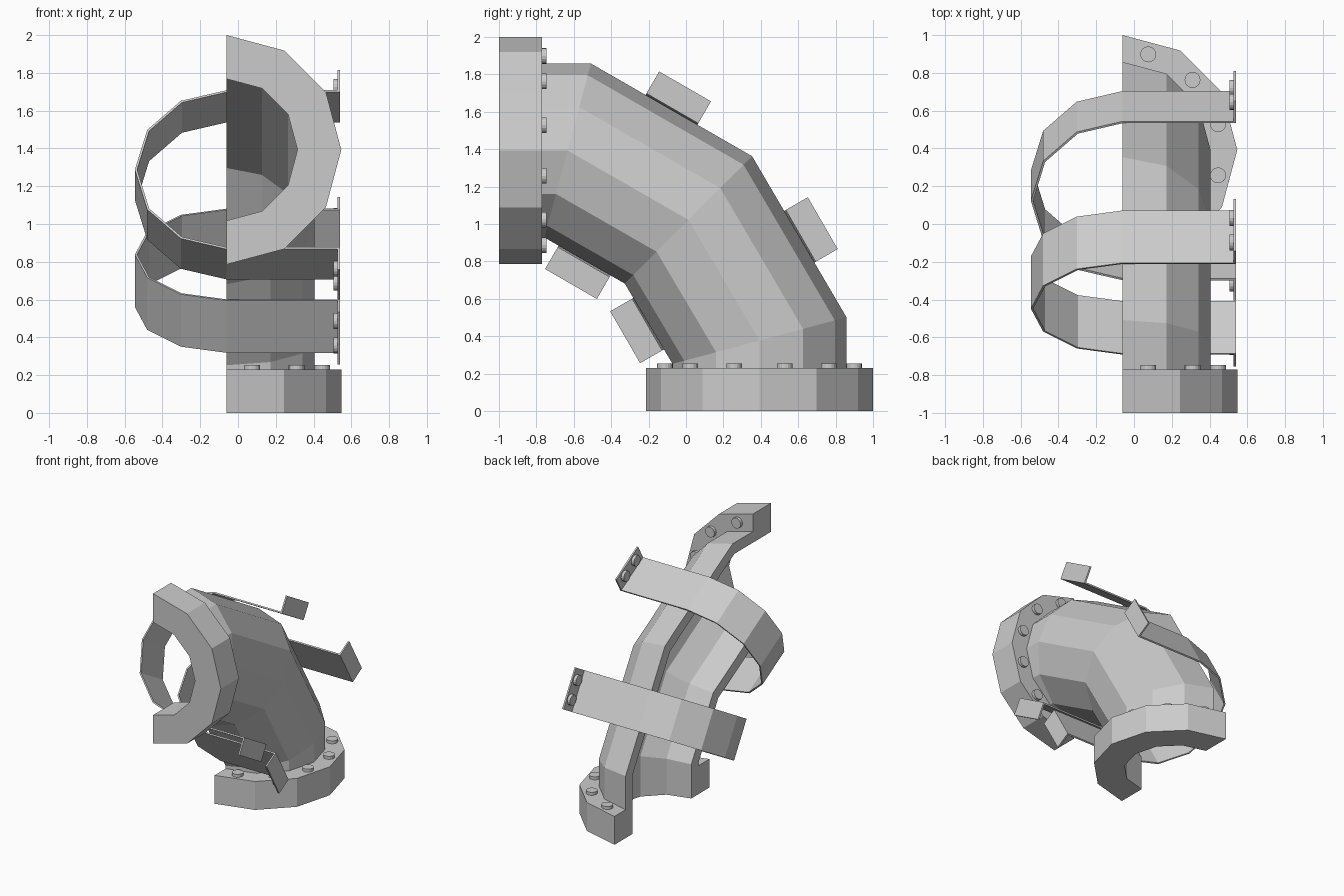
import bpy, bmesh
from math import sin, cos, radians
from mathutils import Vector, Matrix

if "Cube" in bpy.data.objects:
    bpy.data.objects.remove(bpy.data.objects["Cube"])

CX = -0.06            # cut plane of the half pipe
RF, RO, RI = 0.607, 0.465, 0.375   # flange, pipe outside, pipe bore
FLANGE = 0.23
CZ = 2 - RF           # axis height of the front opening
CY = 1 - RF           # axis depth of the bottom opening


def normal(deg):
    """Unit vector across the pipe (in the YZ plane), deg from straight up."""
    return Vector((0, sin(radians(deg)), cos(radians(deg))))


def along(deg):
    """Unit vector along the pipe for the same angle."""
    return Vector((0, cos(radians(deg)), -sin(radians(deg))))


def finish(name, bm):
    bmesh.ops.recalc_face_normals(bm, faces=bm.faces)
    me = bpy.data.meshes.new(name)
    bm.to_mesh(me)
    bm.free()
    ob = bpy.data.objects.new(name, me)
    bpy.context.collection.objects.link(ob)
    return ob


def loft(name, frames, outer, inner):
    """Sweep a paired outer/inner (x, v) outline through (centre, v-axis) frames."""
    bm = bmesh.new()
    outline = outer + inner[::-1]
    n, m = len(outline), len(outer)
    rings = [[bm.verts.new((x, (c + a * v).y, (c + a * v).z)) for x, v in outline]
             for c, a in frames]
    for r0, r1 in zip(rings, rings[1:]):
        for i in range(n):
            j = (i + 1) % n
            bm.faces.new((r0[i], r0[j], r1[j], r1[i]))
    for r in (rings[0], rings[-1]):
        for i in range(m - 1):
            bm.faces.new((r[i], r[i + 1], r[n - 2 - i], r[n - 1 - i]))
    return finish(name, bm)


def arc(r, side=1):
    """Half of a 12-sided circle, from +v round to -v."""
    return [(CX + side * r * sin(radians(30 * k)), r * cos(radians(30 * k)))
            for k in range(7)]


def bolts(name, points, direction, r, h):
    bm = bmesh.new()
    rot = direction.to_track_quat('Z', 'Y').to_matrix().to_4x4()
    for p in points:
        bmesh.ops.create_cone(bm, cap_ends=True, segments=16, radius1=r, radius2=r,
                              depth=h, matrix=Matrix.Translation(p + direction * h / 2) @ rot)
    return finish(name, bm)


# Mitred elbow pipe
k = 1 / cos(radians(15))
joints = [Vector((0, -0.633, CZ)), Vector((0, 0.013, 1.022)), Vector((0, CY, 0.377))]
frames = [(Vector((0, -1 + FLANGE, CZ)), normal(0))]
frames += [(c, normal(a) * k) for c, a in zip(joints, (15, 45, 75))]
frames += [(Vector((0, CY, FLANGE)), normal(90))]
loft("elbow_pipe", frames, arc(RO), arc(RI))

# End flanges with bolt heads facing the pipe
for name, c, a, d in (("front_flange", Vector((0, -1, CZ)), 0, Vector((0, 1, 0))),
                      ("bottom_flange", Vector((0, CY, 0)), 90, Vector((0, 0, 1)))):
    loft(name, [(c, normal(a)), (c + d * FLANGE, normal(a))], arc(RF), arc(RI))
    pts = []
    for i in range(6):
        t = radians(15 + 30 * i)
        pts.append(c + d * (FLANGE - 0.002) + normal(a) * 0.523 * cos(t)
                   + Vector((CX + 0.523 * sin(t), 0, 0)))
    bolts(name + "_bolts", pts, d, 0.042, 0.026)

# U-shaped straps with bolted end tabs
XE, T, TIP, SO, SI = 0.541, 0.013, 0.61, 0.486, 0.474
flip = lambda pts: [(x, -v) for x, v in pts[::-1]]
tab_o = [(XE - T, TIP), (XE - T, SO)]
tab_i = [(XE, TIP), (XE, SI)]
for name, a, c in (("upper_strap", 30, (joints[0] + joints[1]) / 2),
                   ("lower_strap", 60, (joints[1] + joints[2]) / 2)):
    n, d = normal(a), along(a)
    loft(name, [(c - d * 0.16, n), (c + d * 0.16, n)],
         tab_o + arc(SO, -1) + flip(tab_o), tab_i + arc(SI, -1) + flip(tab_i))
    pts = [c + n * s * 0.555 + d * w * 0.075 + Vector((XE - T + 0.002, 0, 0))
           for s in (1, -1) for w in (1, -1)]
    bolts(name + "_bolts", pts, Vector((-1, 0, 0)), 0.042, 0.025)
